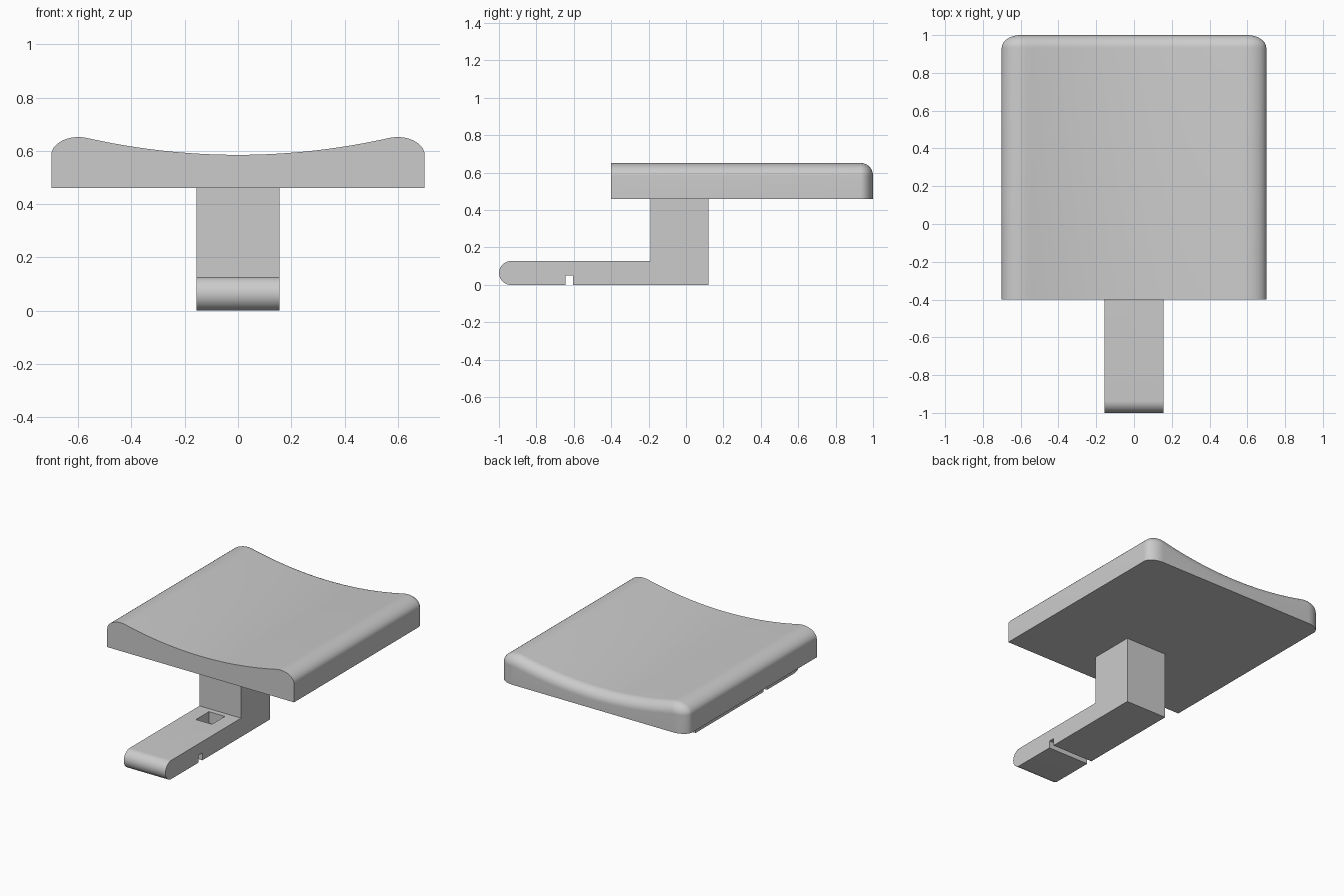
import bpy, bmesh
from math import sin, cos, pi, radians, atan

cube = bpy.data.objects.get("Cube")
if cube:
    bpy.data.objects.remove(cube, do_unlink=True)

grey = bpy.data.materials.new("plain grey")
grey.use_nodes = True
colour = (0.6, 0.6, 0.6, 1)
grey.diffuse_color = colour
grey.node_tree.nodes["Principled BSDF"].inputs["Base Color"].default_value = colour


def loft(name, rings):
    """Join equal-length rings of points into a closed solid."""
    bm = bmesh.new()
    loops = [[bm.verts.new(p) for p in ring] for ring in rings]
    n = len(loops[0])
    for a, b in zip(loops, loops[1:]):
        for i in range(n):
            j = (i + 1) % n
            bm.faces.new((a[i], a[j], b[j], b[i]))
    bm.faces.new(loops[0])
    bm.faces.new(loops[-1])
    bmesh.ops.remove_doubles(bm, verts=bm.verts, dist=0.0002)
    bmesh.ops.recalc_face_normals(bm, faces=bm.faces)
    mesh = bpy.data.meshes.new(name)
    bm.to_mesh(mesh)
    bm.free()
    mesh.materials.append(grey)
    obj = bpy.data.objects.new(name, mesh)
    bpy.context.collection.objects.link(obj)
    return obj


def smooth(obj):
    bpy.ops.object.select_all(action='DESELECT')
    obj.select_set(True)
    bpy.context.view_layer.objects.active = obj
    bpy.ops.object.shade_smooth_by_angle(angle=radians(30))


# Dished pad: rolling-ball edge of radius R, stretched sideways
R, STRETCH, CURVE, REACH = 0.0675, 1.5, 0.443, 0.378
PAD_BOTTOM, DISH_LOW = 0.46, 0.585


def pad_ring(y, rho):
    """Cross-section whose top outline is drawn in by R - rho."""
    def dish(t, dist):
        a = atan(2 * CURVE * t)
        return t - dist * -sin(a), DISH_LOW + CURVE * t * t - dist * cos(a)
    cx, cz = dish(REACH, R)
    end = pi / 2 + atan(2 * CURVE * REACH)
    half = [(cx + rho, PAD_BOTTOM)]
    half += [(cx + rho * cos(end * i / 14), cz + rho * sin(end * i / 14)) for i in range(14)]
    half += [dish(REACH * (1 - i / 16), R - rho) for i in range(16)]
    outline = half + [dish(0, R - rho)] + [(-x, z) for x, z in reversed(half)]
    return [(x * STRETCH, y, z) for x, z in outline]


rings = [pad_ring(-0.4, R)]
for i in range(13):
    angle = pi / 2 * i / 12
    rings.append(pad_ring(1 - R + R * sin(angle), R * cos(angle)))
smooth(loft("pad", rings))

# Bracket: post and foot in one side profile, with a round toe and a slot below
HALF, TOE = 0.156, 0.0635
side = [(0.12, 0), (0.12, PAD_BOTTOM), (-0.19, PAD_BOTTOM), (-0.19, 2 * TOE)]
for i in range(25):
    angle = pi / 2 + pi * i / 24
    side.append((-1 + TOE + TOE * cos(angle), TOE + TOE * sin(angle)))
side += [(-0.645, 0), (-0.645, 0.05), (-0.605, 0.05), (-0.605, 0)]
bracket = loft("bracket", [[(x, y, z) for y, z in side] for x in (-HALF, HALF)])

# Blind square pocket in the top of the foot
corners = [(-0.06, -0.365), (0.06, -0.365), (0.06, -0.225), (-0.06, -0.225)]
cutter = loft("pocket_cutter", [[(x, y, z) for x, y in corners] for z in (0.05, 0.2)])
cutter.hide_render = True
cut = bracket.modifiers.new("pocket", 'BOOLEAN')
cut.operation, cut.solver, cut.object = 'DIFFERENCE', 'EXACT', cutter
bpy.context.view_layer.objects.active = bracket
bpy.ops.object.modifier_apply(modifier=cut.name)
bpy.data.objects.remove(cutter, do_unlink=True)
smooth(bracket)
